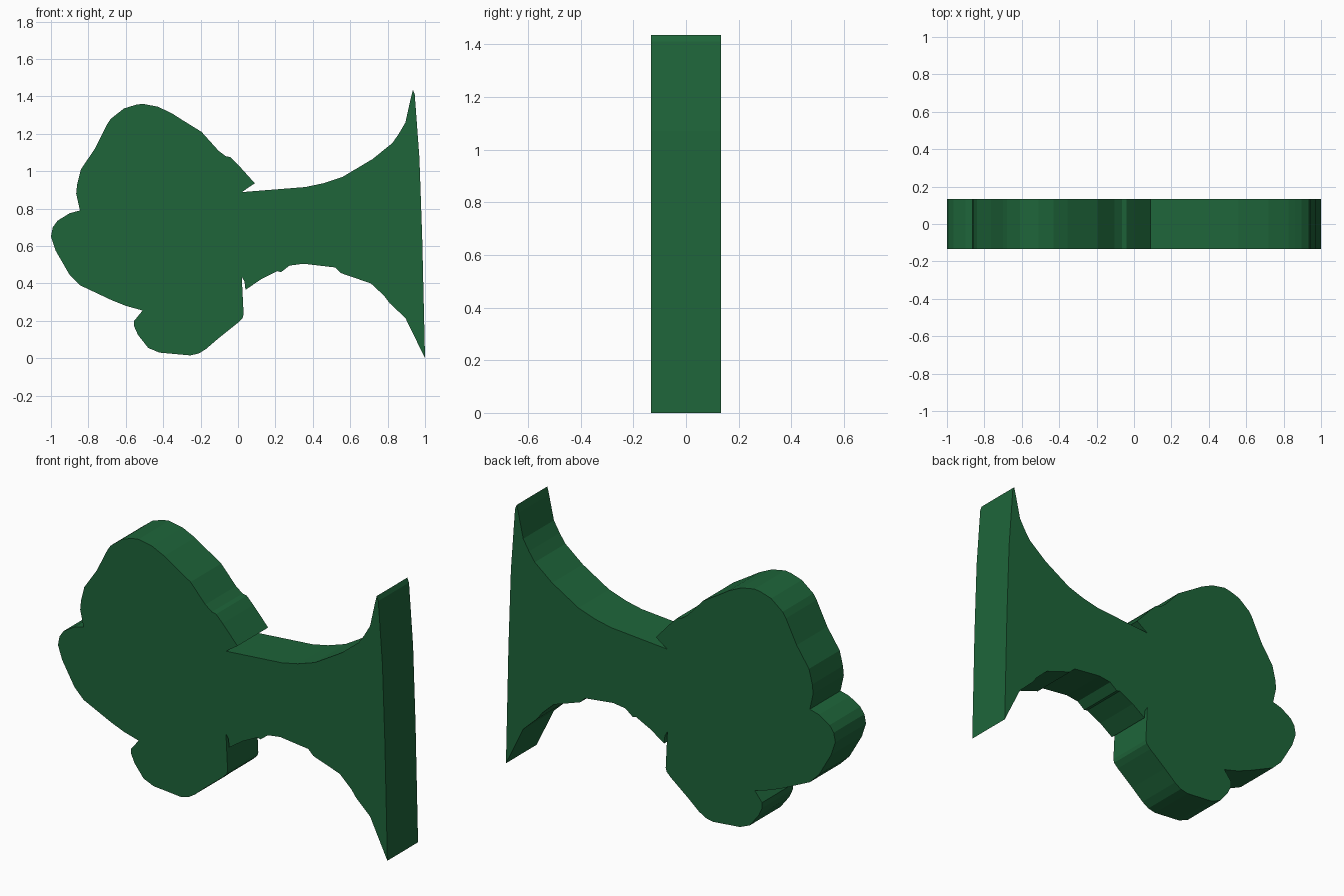
import bpy, bmesh

HALF_DEPTH = 0.133

# Flared base: top edge, wide foot, then the underside back to the crown
stem = [
    (0.02, 0.888), (0.36, 0.915), (0.455, 0.935), (0.56, 0.97), (0.72, 1.065),
    (0.825, 1.15), (0.86, 1.2), (0.895, 1.26), (0.925, 1.395), (0.935, 1.435),
    (0.945, 1.41), (0.97, 1.07), (0.985, 0.64), (1.0, 0.0), (0.895, 0.215),
    (0.81, 0.295), (0.78, 0.335), (0.71, 0.4), (0.55, 0.455), (0.52, 0.485),
    (0.35, 0.505), (0.275, 0.495), (0.23, 0.46), (0.21, 0.465), (0.12, 0.42),
    (0.04, 0.365), (0.035, 0.41), (0.02, 0.435),
]
# Lower lobe of the crown
lower_lobe = [
    (0.03, 0.235), (0.025, 0.215), (0.0, 0.19), (-0.1, 0.11), (-0.17, 0.05),
    (-0.21, 0.025), (-0.255, 0.015), (-0.42, 0.03), (-0.48, 0.055),
    (-0.535, 0.125), (-0.555, 0.17), (-0.555, 0.2), (-0.51, 0.255),
]
# Left lobe
left_lobe = [
    (-0.6, 0.28), (-0.675, 0.31), (-0.845, 0.39), (-0.9, 0.445),
    (-0.975, 0.575), (-1.0, 0.65), (-0.99, 0.7), (-0.965, 0.735),
    (-0.9, 0.775), (-0.845, 0.79),
]
# Upper lobe, ending at the pointed notch above the stem
upper_lobe = [
    (-0.865, 0.88), (-0.86, 0.93), (-0.84, 1.01), (-0.765, 1.12), (-0.7, 1.25),
    (-0.68, 1.28), (-0.61, 1.335), (-0.545, 1.355), (-0.51, 1.36),
    (-0.43, 1.345), (-0.355, 1.31), (-0.3, 1.275), (-0.195, 1.21),
    (-0.105, 1.11), (-0.065, 1.08), (-0.04, 1.075), (0.0, 1.035), (0.09, 0.935),
]


def extrude_outline(name, outline, half_depth, material):
    bm = bmesh.new()
    face = bm.faces.new([bm.verts.new((x, -half_depth, z)) for x, z in outline])
    result = bmesh.ops.extrude_face_region(bm, geom=[face], use_keep_orig=True)
    moved = [v for v in result["geom"] if isinstance(v, bmesh.types.BMVert)]
    bmesh.ops.translate(bm, verts=moved, vec=(0, 2 * half_depth, 0))
    bmesh.ops.recalc_face_normals(bm, faces=bm.faces)
    mesh = bpy.data.meshes.new(name)
    bm.to_mesh(mesh)
    bm.free()
    mesh.materials.append(material)
    obj = bpy.data.objects.new(name, mesh)
    bpy.context.collection.objects.link(obj)
    return obj


green = bpy.data.materials.new("dark_green")
green.diffuse_color = (0.013, 0.13, 0.042, 1)

# Single flat slab cut to the silhouette
extrude_outline("silhouette_slab", stem + lower_lobe + left_lobe + upper_lobe,
                HALF_DEPTH, green)
